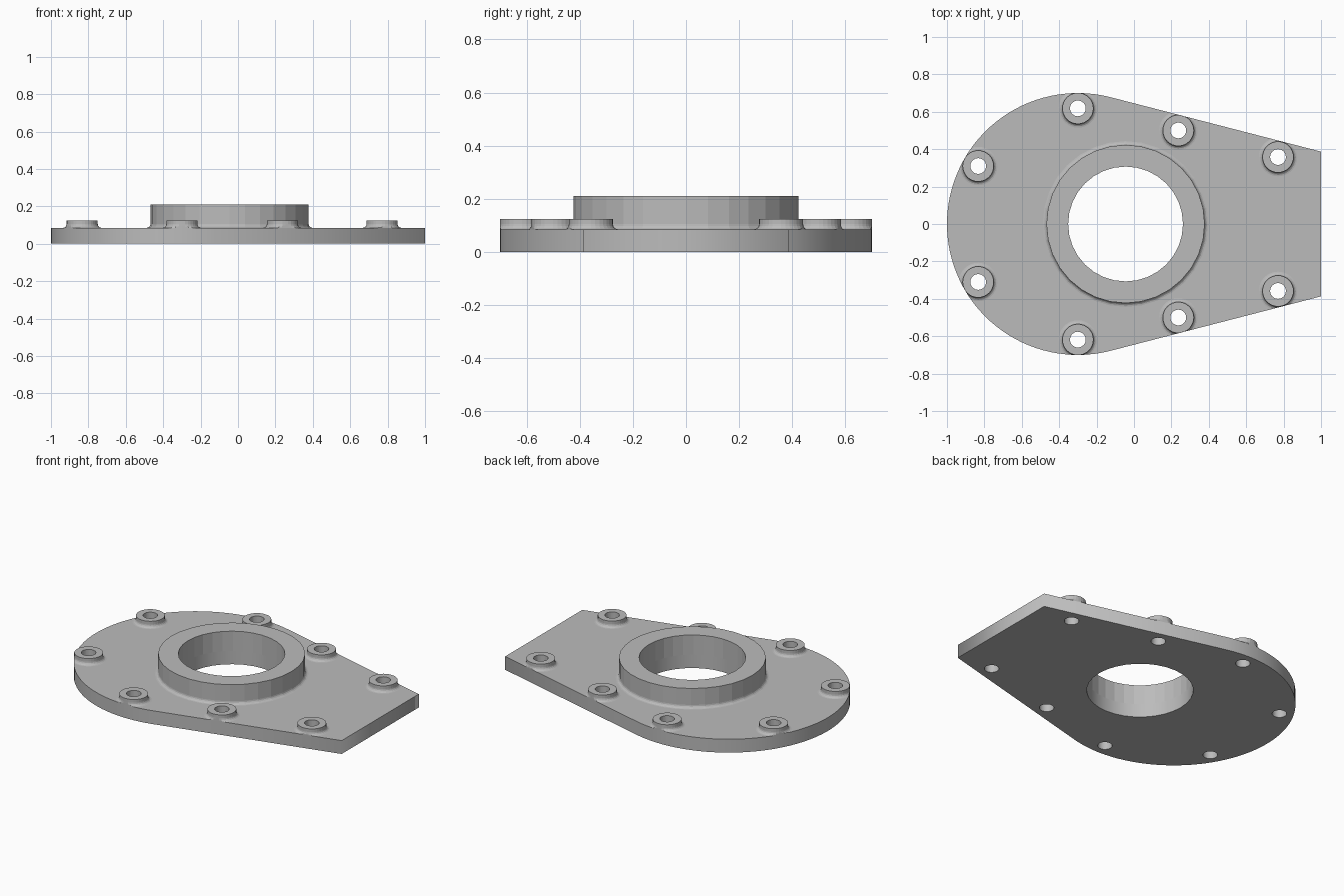
import bpy, bmesh, math
from mathutils import Vector

if "Cube" in bpy.data.objects:
    bpy.data.objects.remove(bpy.data.objects["Cube"])

PLATE_TOP = 0.085
ARC_CENTRE, ARC_R = Vector((-0.3, 0)), 0.70
TANGENT = math.radians(75.5)      # angle where the round end meets the straight sides
HUB = Vector((-0.045, 0))
HUB_R, BORE_R, HUB_TOP = 0.423, 0.307, 0.21
BOSS_R, HOLE_R, BOSS_TOP = 0.083, 0.042, 0.125
FILLET = 0.02
BOSSES = [(-0.833, 0.31), (-0.3, 0.618), (0.237, 0.5), (0.77, 0.358)]

metal = bpy.data.materials.new("light grey metal")
metal.use_nodes = True
grey = (0.5, 0.5, 0.5, 1)
metal.diffuse_color = grey
metal.node_tree.nodes["Principled BSDF"].inputs["Base Color"].default_value = grey


def ring(centre, radius, count, start=0.0, end=2 * math.pi):
    """Points round an arc; a full turn does not repeat its first point."""
    full = end - start > 6.28
    steps = count if full else count - 1
    return [centre + radius * Vector((math.cos(a), math.sin(a)))
            for a in (start + (end - start) * i / steps for i in range(count))]


def clamp_to_plate(p):
    """Pull a point back inside the plate outline."""
    d = p - ARC_CENTRE
    a = math.atan2(d.y, d.x)
    a = math.copysign(max(abs(a), TANGENT), a)
    u = Vector((math.cos(a), math.sin(a)))
    return p - u * max(0, d.dot(u) - ARC_R)


def add_plate(name, loops):
    """Filled outline with holes, given thickness."""
    curve = bpy.data.curves.new(name, 'CURVE')
    curve.dimensions, curve.fill_mode = '2D', 'BOTH'
    curve.extrude = PLATE_TOP / 2
    for pts in loops:
        s = curve.splines.new('POLY')
        s.points.add(len(pts) - 1)
        for cp, p in zip(s.points, pts):
            cp.co = (p.x, p.y, 0, 1)
        s.use_cyclic_u = True
    tmp = bpy.data.objects.new(name + "_outline", curve)
    bpy.context.collection.objects.link(tmp)
    bpy.context.view_layer.update()
    mesh = bpy.data.meshes.new_from_object(
        tmp.evaluated_get(bpy.context.evaluated_depsgraph_get()))
    bpy.data.objects.remove(tmp)
    bm = bmesh.new()
    bm.from_mesh(mesh)
    bmesh.ops.remove_doubles(bm, verts=bm.verts, dist=1e-5)
    bmesh.ops.translate(bm, verts=bm.verts, vec=(0, 0, PLATE_TOP / 2))
    bmesh.ops.recalc_face_normals(bm, faces=bm.faces)
    finish(name, bm)


def add_collar(name, centre, outer, inner, top, count):
    """Raised ring with a hollow fillet where it meets the plate."""
    profile = [(inner, PLATE_TOP), (inner, top), (outer, top)]
    for i in range(5):
        a = math.pi / 2 * i / 4
        profile.append((outer + FILLET * (1 - math.cos(a)),
                        PLATE_TOP + FILLET * (1 - math.sin(a))))
    bm = bmesh.new()
    rows = [[bm.verts.new((*clamp_to_plate(p), z)) for p in ring(centre, r, count)]
            for r, z in profile]
    for low, high in zip(rows, rows[1:]):
        for i in range(count):
            j = (i + 1) % count
            bm.faces.new((low[i], high[i], high[j], low[j]))
    finish(name, bm)


def finish(name, bm):
    mesh = bpy.data.meshes.new(name)
    bm.to_mesh(mesh)
    bm.free()
    mesh.materials.clear()
    mesh.materials.append(metal)
    bpy.context.collection.objects.link(bpy.data.objects.new(name, mesh))


# Bolt positions on both sides
bolts = [("left_back" if s > 0 else "right_front", i, Vector((x, s * y)))
         for s in (1, -1) for i, (x, y) in enumerate(BOSSES, 1)]

# Base plate: round end with tapered sides, bored through
outline = ring(ARC_CENTRE, ARC_R, 64, TANGENT, 2 * math.pi - TANGENT)
outline += [Vector((1, -0.387)), Vector((1, 0.387))]
add_plate("base_plate", [outline, ring(HUB, BORE_R, 32)]
          + [ring(c, HOLE_R, 32) for _, _, c in bolts])

# Central hub and bolt bosses
add_collar("central_hub", HUB, HUB_R, BORE_R, HUB_TOP, 32)
for side, i, c in bolts:
    add_collar(f"bolt_boss_{'back' if c.y > 0 else 'front'}_{i}", c, BOSS_R, HOLE_R, BOSS_TOP, 32)
